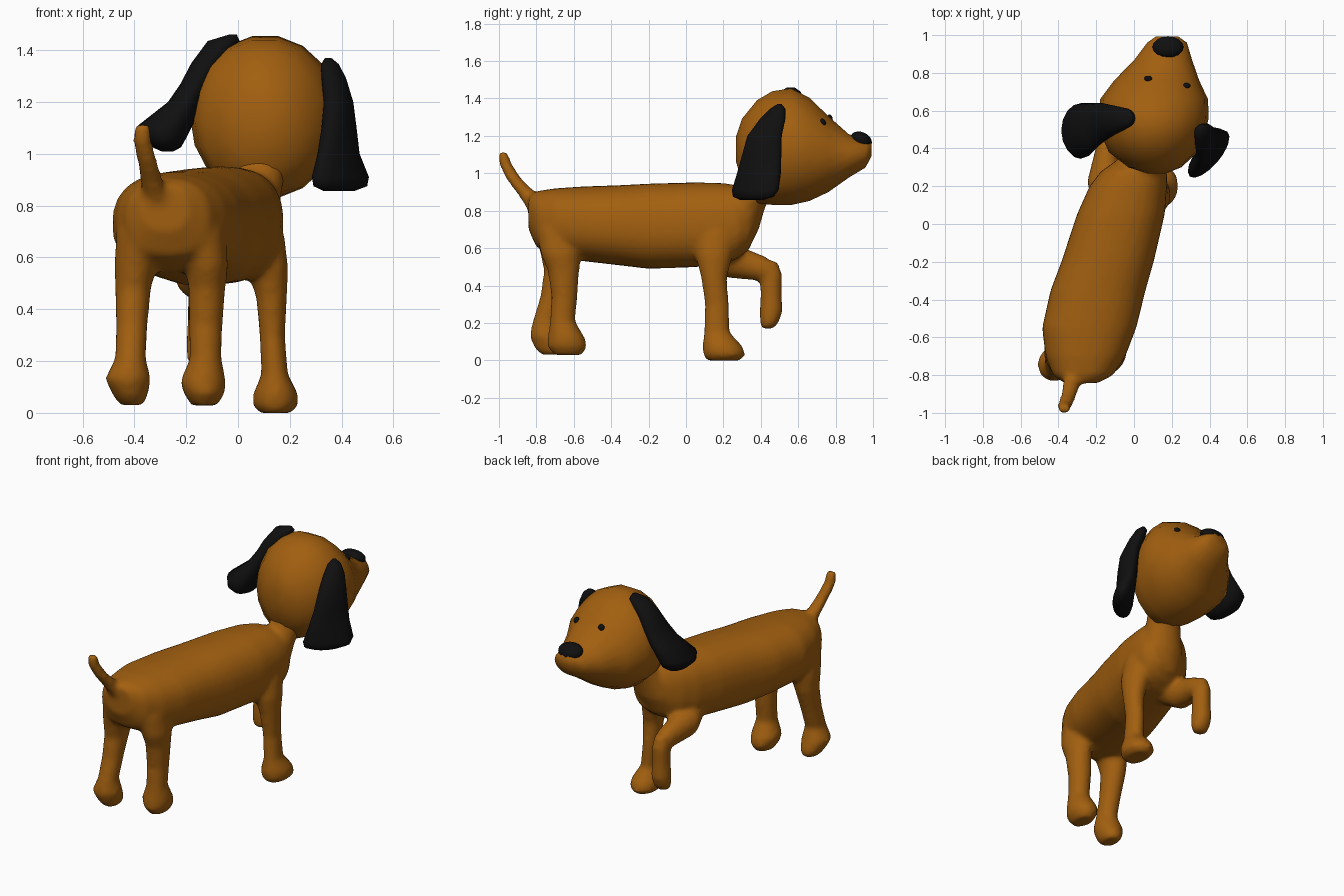
import bpy, bmesh
from math import sin, cos, pi, radians
from mathutils import Vector, Matrix


def material(name, rgb):
    m = bpy.data.materials.new(name)
    m.diffuse_color = (*rgb, 1)
    return m


BROWN = material("brown", (0.36, 0.115, 0.005))
BLACK = material("black", (0.005, 0.005, 0.005))


def loft(bm, sections, plane="XY", power=2.0, sides=16):
    """Skin rings of (x, y, z, half_u, half_v[, angle]) lying in the given plane."""
    rings, new_faces = [], []
    for x, y, z, a, b, *rot in sections:
        r = radians(rot[0]) if rot else 0
        ring = []
        for i in range(sides):
            t = 2 * pi * i / sides
            c, s = cos(t), sin(t)
            u = a * abs(c) ** (2 / power) * (1 if c >= 0 else -1)
            v = b * abs(s) ** (2 / power) * (1 if s >= 0 else -1)
            u, v = u * cos(r) - v * sin(r), u * sin(r) + v * cos(r)
            ring.append(bm.verts.new((x + u, y + v, z) if plane == "XY" else (x + u, y, z + v)))
        rings.append(ring)
    for p, q in zip(rings, rings[1:]):
        for i in range(sides):
            j = (i + 1) % sides
            new_faces.append(bm.faces.new((p[i], p[j], q[j], q[i])))
    new_faces += [bm.faces.new(rings[0]), bm.faces.new(rings[-1])]
    bmesh.ops.recalc_face_normals(bm, faces=new_faces)


def finish(name, bm, mat):
    me = bpy.data.meshes.new(name)
    for f in bm.faces:
        f.smooth = True
    bm.to_mesh(me)
    bm.free()
    ob = bpy.data.objects.new(name, me)
    me.materials.append(mat)
    bpy.context.collection.objects.link(ob)
    return ob


def ellipsoid(name, loc, radii, tilt, mat):
    bm = bmesh.new()
    m = Matrix.Translation(loc) @ Matrix.Rotation(radians(tilt), 4, "X") @ Matrix.Diagonal((*radii, 1))
    bmesh.ops.create_uvsphere(bm, u_segments=16, v_segments=10, radius=1, matrix=m)
    return finish(name, bm, mat)


body = bmesh.new()

# torso, turned slightly from the y axis
loft(body, [(-.28, -.842, .79, .09, .09), (-.27, -.80, .755, .16, .15),
            (-.257, -.70, .735, .212, .185), (-.237, -.55, .73, .25, .20),
            (-.19, -.35, .722, .252, .215), (-.14, -.2, .717, .245, .228),
            (-.07, .05, .725, .233, .227), (-.03, .2, .73, .206, .218),
            (.0, .28, .74, .175, .195), (.03, .345, .735, .11, .13)], "XZ", 2.35, 28)

# neck
loft(body, [(.0, .24, .58, .12, .09), (.02, .27, .7, .14, .12),
            (.05, .325, .82, .115, .10), (.08, .37, .91, .10, .10), (.10, .42, 1.02, .10, .10)])

# tail
loft(body, [(-.31, -.77, .81, .06, .08), (-.33, -.84, .88, .045, .055),
            (-.35, -.92, .97, .04, .042), (-.37, -.965, 1.05, .037, .035),
            (-.37, -.98, 1.112, .034, .026)])

# rear legs
loft(body, [(-.34, -.65, .80, .06, .08), (-.375, -.69, .70, .095, .12), (-.395, -.675, .57, .083, .105),
            (-.405, -.675, .48, .07, .085),
            (-.41, -.71, .34, .062, .07), (-.415, -.75, .21, .06, .07),
            (-.425, -.745, .13, .09, .092), (-.415, -.72, .065, .067, .09), (-.41, -.71, .03, .045, .065)])
loft(body, [(-.17, -.65, .80, .06, .08), (-.145, -.68, .70, .095, .12), (-.12, -.67, .57, .083, .108),
            (-.12, -.655, .48, .072, .085),
            (-.125, -.65, .34, .066, .07), (-.125, -.66, .21, .062, .068),
            (-.135, -.64, .12, .09, .1), (-.13, -.635, .075, .08, .108), (-.13, -.63, .028, .05, .075)])

# standing front leg
loft(body, [(.06, .18, .78, .08, .10), (.085, .165, .68, .095, .115), (.115, .15, .56, .08, .10),
            (.13, .15, .44, .06, .07), (.132, .165, .3, .05, .065), (.142, .165, .15, .052, .07),
            (.145, .195, .075, .087, .108), (.145, .205, .03, .09, .115), (.145, .2, -.001, .06, .09)])

# raised front leg
loft(body, [(-.12, .08, .62, .09, .10), (-.155, .22, .54, .095, .10), (-.15, .34, .51, .07, .08),
            (-.14, .42, .49, .06, .068), (-.14, .485, .46, .045, .05)], "XZ")
loft(body, [(-.14, .44, .53, .04, .05), (-.14, .455, .46, .055, .06), (-.14, .455, .34, .056, .058),
            (-.14, .455, .26, .06, .063), (-.14, .445, .2, .057, .05), (-.14, .435, .168, .038, .033)])

# blend torso, neck, tail and legs into one skin
skin = finish("body_and_legs", body, BROWN)
rm = skin.modifiers.new("blend", "REMESH")
rm.mode = "VOXEL"
rm.voxel_size = 0.015
rm.use_smooth_shade = True
sm = skin.modifiers.new("soften", "SMOOTH")
sm.factor = 0.5
sm.iterations = 9

# head with tapered snout
bm = bmesh.new()
loft(bm, [(.12, .268, 1.13, .05, .07), (.11, .30, 1.12, .14, .175), (.102, .38, 1.115, .235, .28),
          (.102, .46, 1.135, .27, .308), (.105, .56, 1.142, .29, .317), (.106, .66, 1.128, .286, .28),
          (.12, .76, 1.103, .225, .207), (.155, .87, 1.093, .152, .118),
          (.175, .96, 1.105, .105, .075), (.175, .992, 1.13, .06, .038)], "XZ", sides=18)
head = finish("head", bm, BROWN)

# nose and eyes, eyes snapped to the head surface
ellipsoid("nose", (.18, .937, 1.178), (.082, .06, .042), -25, BLACK)
bpy.context.view_layer.update()
for side, p in (("left", (.08, .755, 1.28)), ("right", (.268, .72, 1.26))):
    _, spot, _, _ = head.closest_point_on_mesh(Vector(p))
    ellipsoid("eye_" + side, spot, (.021, .014, .02), 20, BLACK)

# floppy ears
bm = bmesh.new()
loft(bm, [(-.02, .56, 1.46, .015, .02), (-.055, .56, 1.435, .062, .055), (-.12, .55, 1.35, .06, .08),
          (-.165, .54, 1.27, .057, .1), (-.205, .525, 1.2, .065, .115), (-.28, .495, 1.11, .105, .145),
          (-.285, .48, 1.06, .085, .135), (-.275, .47, 1.025, .055, .09), (-.272, .465, 1.008, .02, .04)])
finish("ear_left", bm, BLACK)
bm = bmesh.new()
loft(bm, [(.348, .5, 1.37, .012, .012, 70), (.355, .49, 1.345, .042, .034, 70),
          (.37, .463, 1.29, .072, .044, 70), (.388, .42, 1.2, .098, .05, 70),
          (.39, .405, 1.1, .114, .054, 66), (.388, .39, 1.0, .133, .056, 60),
          (.395, .37, .91, .155, .062, 50), (.395, .36, .875, .14, .055, 47),
          (.39, .35, .857, .08, .03, 45)])
finish("ear_right", bm, BLACK)
